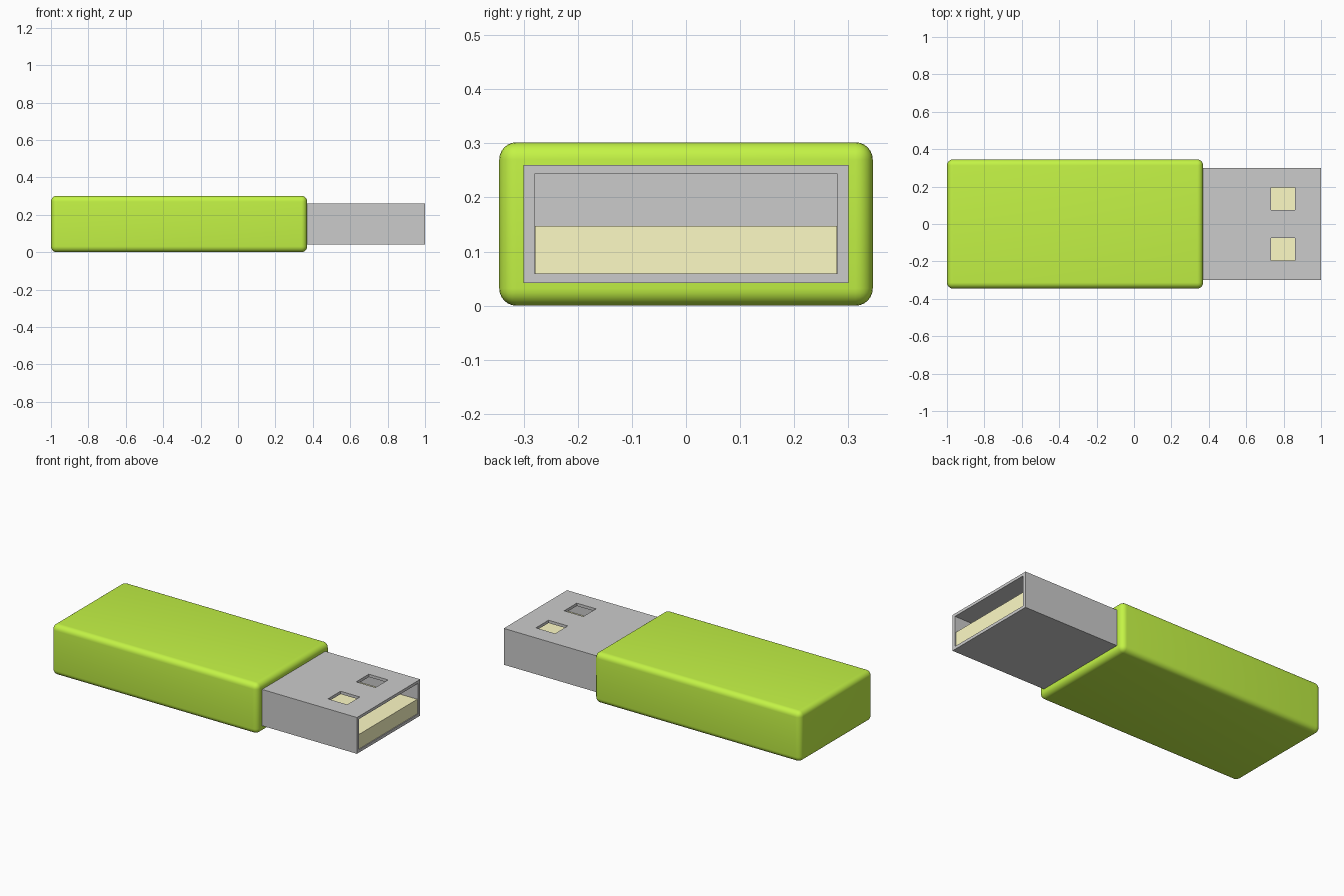
import bpy
import math

if "Cube" in bpy.data.objects:
    bpy.data.objects.remove(bpy.data.objects["Cube"])


def material(name, rgb):
    mat = bpy.data.materials.new(name)
    mat.diffuse_color = (*rgb, 1)
    mat.use_nodes = True
    mat.node_tree.nodes["Principled BSDF"].inputs["Base Color"].default_value = mat.diffuse_color
    return mat


def box(name, lo, hi, mat=None):
    centre = [(a + b) / 2 for a, b in zip(lo, hi)]
    bpy.ops.mesh.primitive_cube_add(size=1, location=centre)
    ob = bpy.context.object
    ob.name = name
    ob.scale = [b - a for a, b in zip(lo, hi)]
    bpy.ops.object.transform_apply(location=False, rotation=False, scale=True)
    if mat:
        ob.data.materials.append(mat)
    return ob


def cut(target, cutter):
    mod = target.modifiers.new("cut", 'BOOLEAN')
    mod.operation = 'DIFFERENCE'
    mod.solver = 'EXACT'
    mod.object = cutter
    bpy.context.view_layer.objects.active = target
    bpy.ops.object.modifier_apply(modifier=mod.name)
    bpy.data.objects.remove(cutter, do_unlink=True)


green = material("green_plastic", (0.55, 0.9, 0.06))
yellow = material("contact_yellow", (0.99, 0.96, 0.56))

# Rounded plastic body
body = box("body", (-1, -0.345, 0), (0.37, 0.345, 0.302), green)
bevel = body.modifiers.new("rounding", 'BEVEL')
bevel.width = 0.032
bevel.segments = 6
bpy.ops.object.modifier_apply(modifier=bevel.name)
bpy.ops.object.shade_smooth_by_angle(angle=math.radians(30))

# Hollow metal plug shell, open at the +x end
shell = box("plug_shell", (0.34, -0.3, 0.042), (1, 0.3, 0.26))
cut(shell, box("cavity_cutter", (0.375, -0.28, 0.06), (1.1, 0.28, 0.243)))

# Two square latch windows in the top wall
for side in (-1, 1):
    y = side * 0.134
    cut(shell, box("window_cutter", (0.733, y - 0.06, 0.2), (0.861, y + 0.06, 0.3)))

# Contact tongue filling the lower part of the cavity
box("contact_tongue", (0.37, -0.279, 0.059), (0.995, 0.279, 0.147), yellow)
